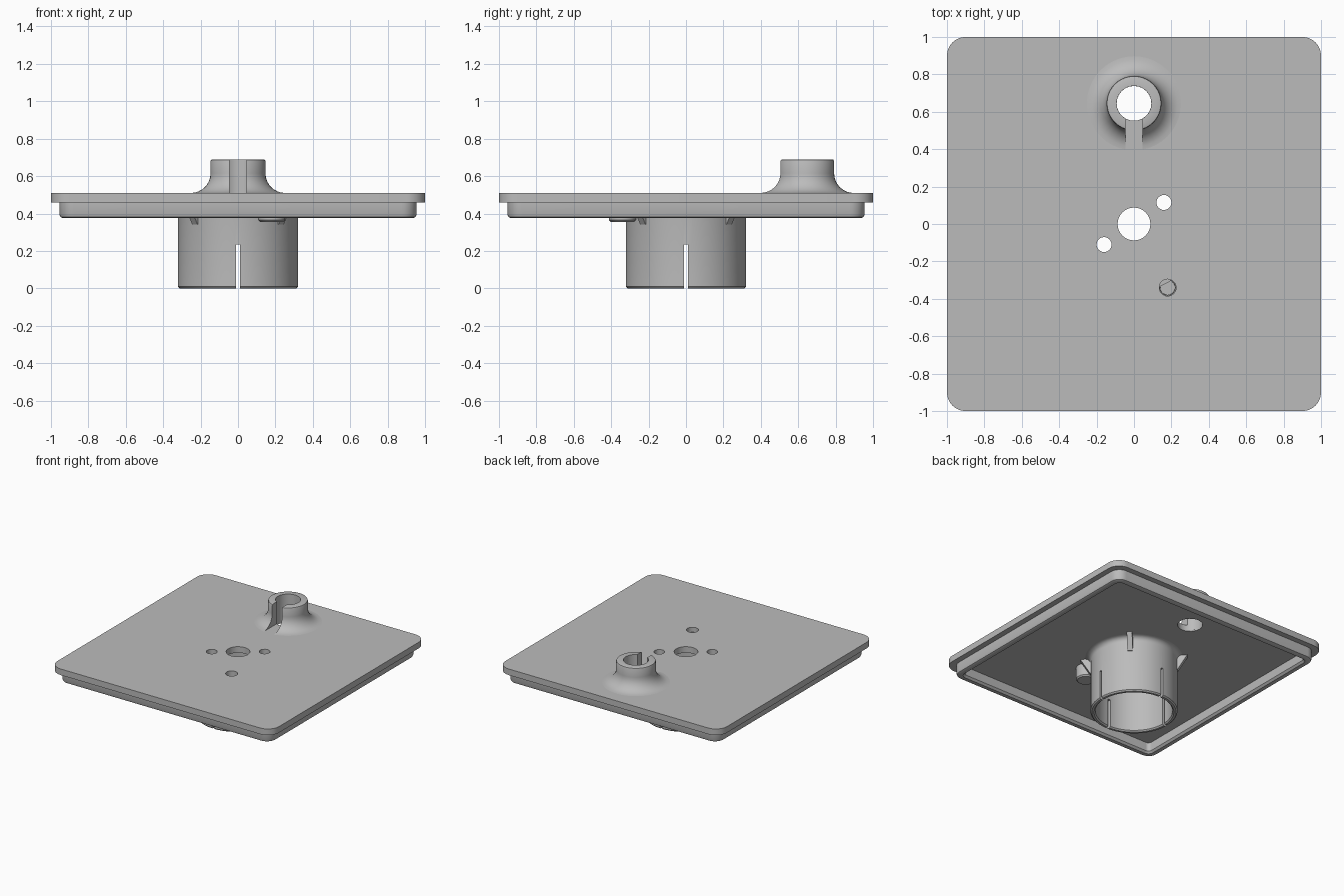
import bpy, bmesh, math
from mathutils import Matrix, Vector

cube = bpy.data.objects.get("Cube")
if cube:
    bpy.data.objects.remove(cube, do_unlink=True)

grey = bpy.data.materials.new("plain_grey")
grey.use_nodes = True
grey.diffuse_color = (0.5, 0.5, 0.5, 1)
grey.node_tree.nodes["Principled BSDF"].inputs["Base Color"].default_value = (0.5, 0.5, 0.5, 1)


def finish(name, bm):
    bmesh.ops.remove_doubles(bm, verts=bm.verts, dist=1e-5)
    bmesh.ops.recalc_face_normals(bm, faces=bm.faces)
    mesh = bpy.data.meshes.new(name)
    bm.to_mesh(mesh)
    bm.free()
    mesh.materials.append(grey)
    obj = bpy.data.objects.new(name, mesh)
    bpy.context.collection.objects.link(obj)
    return obj


def loft(name, profile, centre=(0, 0), steps=8, ring=False):
    """Stack rounded squares (half width, corner radius, height); equal half and radius gives a circle."""
    bm = bmesh.new()
    loops = []
    for half, rad, z in profile:
        loop = []
        for corner in range(4):
            mid = math.radians(45 + 90 * corner)
            cx = math.copysign(half - rad, math.cos(mid))
            cy = math.copysign(half - rad, math.sin(mid))
            for i in range(steps + 1):
                a = math.radians(90) * (corner + i / steps)
                loop.append(bm.verts.new((centre[0] + cx + rad * math.cos(a),
                                          centre[1] + cy + rad * math.sin(a), z)))
        loops.append(loop)
    pairs = list(zip(loops, loops[1:]))
    if ring:
        pairs.append((loops[-1], loops[0]))
    else:
        bm.faces.new(loops[0])
        bm.faces.new(loops[-1])
    for low, high in pairs:
        for i in range(len(low)):
            j = (i + 1) % len(low)
            bm.faces.new((low[i], low[j], high[j], high[i]))
    return finish(name, bm)


def lathe(name, profile, centre=(0, 0), steps=8, ring=False):
    return loft(name, [(r, r, z) for r, z in profile], centre, steps, ring)


def box(name, size, location, angle=0):
    bm = bmesh.new()
    bmesh.ops.create_cube(bm, size=1)
    bmesh.ops.transform(bm, verts=bm.verts, matrix=Matrix.Rotation(angle, 4, "Z")
                        @ Matrix.Translation(location) @ Matrix.Diagonal((*size, 1)))
    return finish(name, bm)


def cut(target, cutter):
    cutter.hide_render = True
    mod = target.modifiers.new("cut", "BOOLEAN")
    mod.operation = "DIFFERENCE"
    mod.solver = "EXACT"
    mod.object = cutter
    bpy.context.view_layer.objects.active = target
    bpy.ops.object.modifier_apply(modifier=mod.name)
    bpy.data.objects.remove(cutter, do_unlink=True)


def arc(cx, cz, rad, start, end, steps=8):
    angles = [math.radians(start + (end - start) * i / steps) for i in range(steps + 1)]
    return [(cx + rad * math.cos(a), cz + rad * math.sin(a)) for a in angles]


NECK = (0, 0.645)
BOSS = (0.18, -0.34)
BOTTOM, TOP = 0.46, 0.51

# Square cover plate with its through holes
plate = loft("cover_plate", [(1, 0.1, BOTTOM), (1, 0.1, TOP)])
holes = [(NECK, 0.093), ((0, 0), 0.088), ((0.16, 0.115), 0.04),
         ((-0.16, -0.11), 0.04), (BOSS, 0.045)]
for centre, radius in holes:
    cut(plate, lathe("hole_cutter", [(radius, 0.4), (radius, 0.6)], centre, 6))

# Lip hanging under the plate
outer, inner, lip = 0.955, 0.895, 0.375
skirt = loft("plate_lip", [
    (outer, 0.08, BOTTOM + 0.01), (outer, 0.08, lip + 0.02),
    (outer - 0.006, 0.074, lip + 0.006), (outer - 0.02, 0.06, lip),
    (inner + 0.015, 0.045, lip), (inner, 0.03, lip + 0.015),
    (inner, 0.03, BOTTOM + 0.01)], ring=True)

# Split socket tube, flared where it meets the plate
tube = lathe("socket_tube", [(0.285, 0.47), (0.285, 0.01), (0.295, 0), (0.312, 0), (0.322, 0.01)]
             + arc(0.362, 0.42, 0.04, 180, 90, 5) + [(0.362, 0.47)], steps=12, ring=True)
for size in ((0.02, 1, 0.335), (1, 0.02, 0.335)):
    cut(tube, box("slot_cutter", size, (0, 0, 0.0675)))

# Four diagonal gussets bracing the tube
for i in range(4):
    bm = bmesh.new()
    side = [bm.verts.new(p) for p in ((0.3, -0.02, 0.34), (0.325, -0.02, 0.34),
                                      (0.4, -0.02, 0.465), (0.3, -0.02, 0.465))]
    face = bm.faces.new(side)
    extruded = bmesh.ops.extrude_face_region(bm, geom=[face])["geom"]
    moved = [g for g in extruded if isinstance(g, bmesh.types.BMVert)]
    bmesh.ops.translate(bm, verts=moved, vec=Vector((0, 0.04, 0)))
    turn = Matrix.Rotation(math.radians(45 + 90 * i), 4, "Z")
    bmesh.ops.transform(bm, verts=bm.verts, matrix=turn)
    finish("gusset_%d" % (i + 1), bm)

# Blind boss under the plate
boss = lathe("blind_boss", [(0.062, 0.355), (0.072, 0.365), (0.072, 0.47)], BOSS)
cut(boss, lathe("boss_cutter", [(0.039, 0.39), (0.045, 0.6)], BOSS, 6))

# Flared cable neck with a slot facing the front
neck = lathe("cable_neck", [(0.093, 0.47), (0.093, 0.69), (0.137, 0.69), (0.144, 0.687), (0.147, 0.68)]
             + arc(0.252, 0.615, 0.105, 180, 270) + [(0.252, 0.47)], NECK, 10, ring=True)
cut(neck, box("neck_slot_cutter", (0.09, 0.4, 0.4), (0, NECK[1] - 0.2, TOP + 0.2)))

# Smooth the curved walls, keep the edges crisp
for obj in bpy.context.collection.objects:
    if obj.type == "MESH" and grey.name in obj.data.materials:
        bpy.ops.object.select_all(action="DESELECT")
        obj.select_set(True)
        bpy.context.view_layer.objects.active = obj
        bpy.ops.object.shade_smooth_by_angle(angle=math.radians(35))
